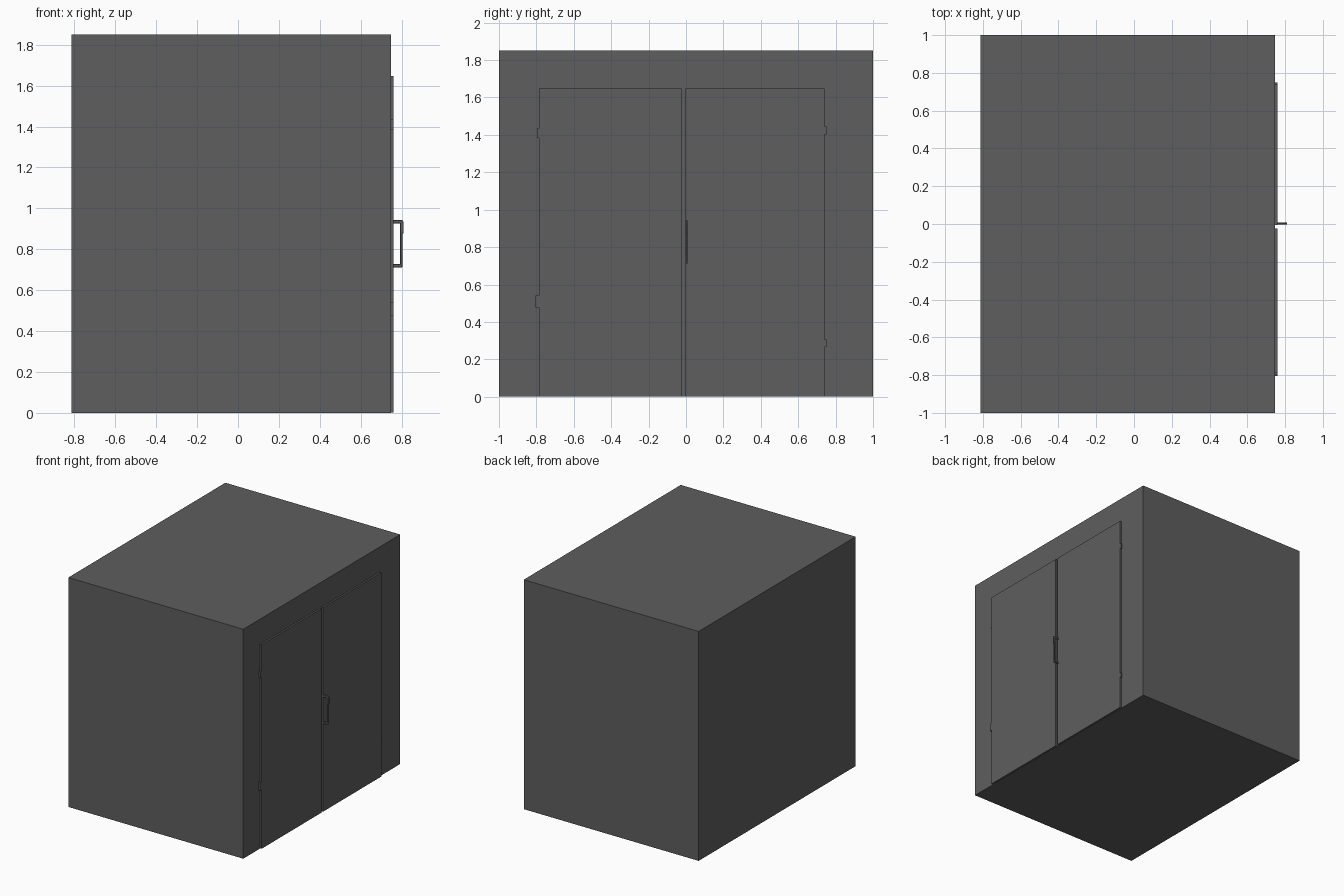
import bpy

if "Cube" in bpy.data.objects:
    bpy.data.objects.remove(bpy.data.objects["Cube"])

# One dark grey for the whole model
grey = bpy.data.materials.new("dark_grey")
grey.diffuse_color = (0.112, 0.112, 0.112, 1)
grey.use_nodes = True
grey.node_tree.nodes["Principled BSDF"].inputs["Base Color"].default_value = grey.diffuse_color


def box(name, x, y, z, bevel=0.0):
    """Box from (min, max) ranges along each axis."""
    bpy.ops.mesh.primitive_cube_add(size=1, location=[sum(r) / 2 for r in (x, y, z)])
    ob = bpy.context.object
    ob.name = name
    ob.scale = [r[1] - r[0] for r in (x, y, z)]
    bpy.ops.object.transform_apply(location=False, rotation=False, scale=True)
    ob.data.materials.append(grey)
    if bevel:
        mod = ob.modifiers.new("bevel", 'BEVEL')
        mod.width = bevel
        mod.segments = 1
    return ob


FRONT = 0.747   # cabinet face carrying the doors
DOOR = 0.761    # outer face of the doors

# Cabinet body
box("cabinet_body", (-0.813, FRONT), (-1, 1), (0, 1.85))

# Two doors with a narrow gap between them
box("left_door", (FRONT - 0.005, DOOR), (-0.786, -0.024), (0.002, 1.647))
box("right_door", (FRONT - 0.005, DOOR), (-0.004, 0.74), (0.002, 1.647))

# Hinges at the outer door edges
hinges = {
    "left_upper_hinge": ((-0.797, -0.78), (1.383, 1.435)),
    "left_lower_hinge": ((-0.805, -0.78), (0.477, 0.542)),
    "right_upper_hinge": ((0.73, 0.75), (1.403, 1.446)),
    "right_lower_hinge": ((0.73, 0.75), (0.267, 0.306)),
}
for name, (y, z) in hinges.items():
    box(name, (FRONT - 0.005, DOOR - 0.001), y, z)

# Pull handle: two arms and a grip bar
hy = (-0.003, 0.008)
box("handle_upper_arm", (DOOR - 0.005, 0.805), hy, (0.925, 0.944), 0.003)
box("handle_lower_arm", (DOOR - 0.005, 0.803), hy, (0.711, 0.728), 0.003)
box("handle_grip", (0.793, 0.805), hy, (0.713, 0.94), 0.002)
box("handle_grip_cap", (0.797, 0.81), hy, (0.878, 0.936), 0.002)
